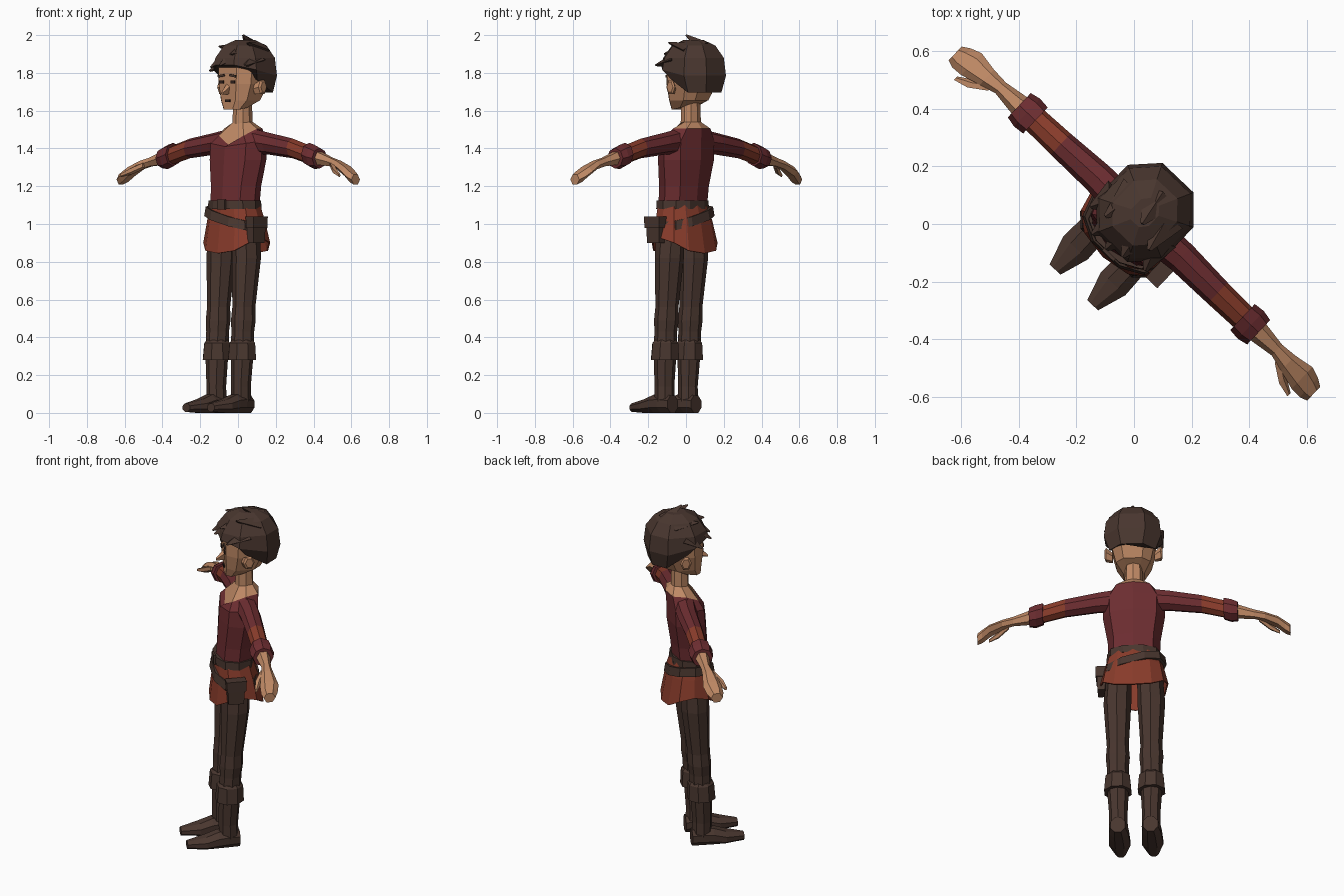
import bpy, bmesh, math
from mathutils import Matrix, Vector

cube = bpy.data.objects.get("Cube")
if cube:
    bpy.data.objects.remove(cube, do_unlink=True)

# The figure is designed facing -y and turned to its final heading
TURN = Matrix.Rotation(math.radians(-43.5), 4, 'Z')


def material(name, rgb):
    m = bpy.data.materials.new(name)
    m.use_nodes = True
    m.diffuse_color = (*rgb, 1)
    m.node_tree.nodes["Principled BSDF"].inputs["Base Color"].default_value = (*rgb, 1)
    return m


SKIN = material("skin", (.52, .25, .13))
RED = material("dark_red_cloth", (.15, .026, .03))
RUST = material("rust_cloth", (.25, .045, .024))
BROWN = material("dark_brown", (.066, .037, .028))
DARK = material("face_dark", (.03, .015, .012))


def finish(name, bm, mats):
    bmesh.ops.recalc_face_normals(bm, faces=bm.faces)
    bm.transform(TURN)
    mesh = bpy.data.meshes.new(name)
    bm.to_mesh(mesh)
    bm.free()
    for m in mats:
        mesh.materials.append(m)
    obj = bpy.data.objects.new(name, mesh)
    bpy.context.collection.objects.link(obj)
    return obj


def loft(name, rings, mats, n=8, axis='z', phase=0.0, power=1.0,
         warp=None, side=1, bands=None, caps=True):
    """Skin rings of (x, y, z, radius_a, radius_b) lying across the axis."""
    bm = bmesh.new()
    loops = []
    for i, (x, y, z, ra, rb) in enumerate(rings):
        loop = []
        for k in range(n):
            t = 2 * math.pi * (k + phase) / n
            c, s = [math.copysign(abs(v) ** power, v) if abs(v) > 1e-6 else 0
                    for v in (math.cos(t), math.sin(t))]
            a, b = ra * c, rb * s
            off = {'z': (a, b, 0), 'x': (0, a, b), 'y': (a, 0, b)}[axis]
            p = Vector((x, y, z)) + Vector(off)
            if warp:
                p.z += warp(i, c, s)
            p.x *= side
            loop.append(bm.verts.new(p))
        loops.append(loop)
    for i, (lo, hi) in enumerate(zip(loops, loops[1:])):
        for k in range(n):
            j = (k + 1) % n
            f = bm.faces.new((lo[k], lo[j], hi[j], hi[k]))
            f.material_index = bands[i] if bands else 0
    if caps:
        for loop, band in ((loops[0], 0), (loops[-1], -1)):
            bm.faces.new(loop).material_index = bands[band] if bands else 0
    return finish(name, bm, mats)


def box(name, centre, size, mat, taper=1.0, roll=0.0):
    bm = bmesh.new()
    bmesh.ops.create_cube(bm, size=1)
    for v in bm.verts:
        if v.co.z < 0:
            v.co.x *= taper
            v.co.y *= taper
    bm.transform(Matrix.Translation(centre) @ Matrix.Rotation(roll, 4, 'Y')
                 @ Matrix.Diagonal((*size, 1)))
    return finish(name, bm, [mat])


def tuft(name, base, tip, width, thick):
    bm = bmesh.new()
    base, tip = Vector(base), Vector(tip)
    d = tip - base
    bmesh.ops.create_cone(bm, cap_ends=True, segments=4, radius1=1, radius2=.12, depth=1)
    bm.transform(Matrix.Translation((base + tip) / 2) @ d.to_track_quat('Z', 'Y').to_matrix().to_4x4()
                 @ Matrix.Diagonal((width, thick, d.length, 1)))
    return finish(name, bm, [BROWN])


# Tunic with scooped neckline, running into the bare collar and neck
dips = [0, 0, 0, .03, .085, .01, 0]
loft("tunic_and_neck",
     [(0, -.025, 1.08, .14, .1), (0, -.015, 1.2, .145, .102), (0, 0, 1.34, .17, .108),
      (0, .005, 1.44, .17, .105), (0, .02, 1.505, .12, .095),
      (0, .035, 1.54, .05, .05), (0, .035, 1.68, .045, .045)],
     [RED, SKIN], power=.8, bands=[0, 0, 0, 0, 1, 1],
     warp=lambda i, c, s: -dips[i] * max(0, -s) ** 3)

# Skirt of the tunic, cut higher at the hips
skirt = loft("tunic_skirt",
             [(0, -.025, 1.11, .143, .104), (0, -.015, 1.02, .165, .122), (0, -.01, .845, .188, .148)],
             [RUST], n=12, power=.85, caps=False,
             warp=lambda i, c, s: .08 * abs(c) ** 3 if i == 2 else 0)
solid = skirt.modifiers.new("cloth_thickness", 'SOLIDIFY')
solid.thickness = .008

# Belts, buckle and hip pouch
loft("waist_belt", [(0, -.025, 1.08, .152, .113), (0, -.025, 1.125, .15, .111)],
     [BROWN], n=10, power=.85)
loft("slanted_belt", [(0, -.018, 1.005, .178, .134), (0, -.018, 1.055, .17, .126)],
     [BROWN], n=10, power=.85, warp=lambda i, c, s: -.045 * c)
box("buckle", (.01, -.137, 1.103), (.055, .012, .055), BROWN)
box("hip_pouch", (.18, -.05, .965), (.05, .1, .13), BROWN, taper=.85)
box("pouch_flap", (.184, -.05, 1.01), (.056, .112, .06), BROWN, taper=.95)

for side, tag in ((1, "left"), (-1, "right")):
    # Sleeve, rolled cuff, forearm and hand
    loft(tag + "_sleeve",
         [(.11, .025, 1.435, .06, .065), (.2, .03, 1.425, .056, .058),
          (.375, .026, 1.4, .05, .052), (.52, .025, 1.36, .046, .05)],
         [RED, RUST], axis='x', side=side, bands=[0, 0, 1])
    loft(tag + "_cuff",
         [(.495, .025, 1.368, .062, .062), (.535, .025, 1.355, .066, .064),
          (.572, .025, 1.348, .058, .054)], [RED], axis='x', side=side)
    loft(tag + "_forearm_and_hand",
         [(.55, .025, 1.352, .042, .042), (.66, .024, 1.328, .026, .026),
          (.72, .018, 1.312, .036, .025), (.79, .014, 1.278, .052, .028),
          (.83, .006, 1.25, .046, .032), (.857, .002, 1.235, .033, .03)],
         [SKIN], n=6, axis='x', side=side)
    loft(tag + "_thumb",
         [(.685, .005, 1.312, .022, .018), (.745, -.038, 1.28, .02, .018),
          (.797, -.06, 1.258, .009, .01)], [SKIN], n=5, axis='x', side=side)

    # Trouser leg, boot cuff, boot shaft and foot
    loft(tag + "_trouser_leg",
         [(.085, -.03, .99, .07, .08), (.093, -.033, .82, .076, .078),
          (.092, -.052, .56, .06, .062), (.092, -.056, .49, .066, .065),
          (.092, -.06, .43, .06, .06), (.092, -.064, .34, .062, .062)],
         [BROWN], side=side)
    loft(tag + "_boot_cuff",
         [(.092, -.066, .28, .08, .08), (.092, -.064, .37, .072, .074),
          (.092, -.063, .385, .06, .06)], [BROWN], side=side, phase=.5)
    loft(tag + "_boot_shaft",
         [(.09, -.07, .06, .052, .055), (.09, -.072, .14, .05, .054),
          (.092, -.066, .3, .06, .06)], [BROWN], side=side)
    loft(tag + "_boot_foot",
         [(.09, -.012, .046, .044, .05), (.09, -.08, .05, .056, .054),
          (.09, -.13, .048, .06, .052), (.09, -.2, .036, .063, .039),
          (.09, -.303, .028, .028, .024)],
         [BROWN], axis='y', side=side, phase=.5)

    # Ear, eye and brow
    loft(tag + "_ear",
         [(.115, .015, 1.715, .02, .03), (.15, .03, 1.725, .032, .042),
          (.158, .032, 1.725, .022, .03)], [SKIN], n=6, axis='x', side=side)
    box(tag + "_eye", (side * .041, -.083, 1.752), (.03, .008, .018), DARK)
    box(tag + "_brow", (side * .042, -.084, 1.785), (.045, .009, .012), BROWN, roll=side * .15)

# Head, nose and mouth
loft("head",
     [(0, -.02, 1.605, .06, .058), (0, .02, 1.655, .1, .1), (0, .04, 1.74, .124, .128),
      (0, .05, 1.85, .13, .138), (0, .06, 1.93, .09, .1)],
     [SKIN], phase=.5, power=.7, warp=lambda i, c, s: .02 * max(0, s) if i == 0 else 0)
loft("nose", [(0, -.07, 1.72, .018, .035), (0, -.122, 1.692, .008, .008)],
     [SKIN], n=4, axis='y', phase=.25)
box("mouth", (0, -.078, 1.652), (.034, .008, .014), DARK)

# Hair cap: low at the nape, high over the forehead
lift = [.13, .06, 0, 0, 0]
loft("hair_cap",
     [(0, .075, 1.695, .135, .135), (0, .055, 1.785, .168, .178), (0, .055, 1.88, .156, .166),
      (0, .055, 1.945, .11, .12), (0, .055, 1.975, .045, .055)],
     [BROWN], phase=.5, power=.85, warp=lambda i, c, s: lift[i] * max(0, -s) ** .8)

# Swept locks over the crown and fringe
locks = [((.0, .13, 1.93), (.02, .02, 2.0)), ((.07, .09, 1.92), (.1, -.03, 1.96)),
         ((-.07, .08, 1.92), (-.09, -.05, 1.94)), ((.03, .0, 1.92), (.05, -.11, 1.9)),
         ((.1, .02, 1.87), (.14, -.09, 1.84)), ((-.05, -.02, 1.9), (-.08, -.125, 1.83)),
         ((-.11, .02, 1.86), (-.15, -.06, 1.81)), ((.0, -.04, 1.89), (-.01, -.13, 1.84))]
for i, (base, tip) in enumerate(locks):
    tuft("hair_lock_%d" % (i + 1), base, tip, .065, .04)
